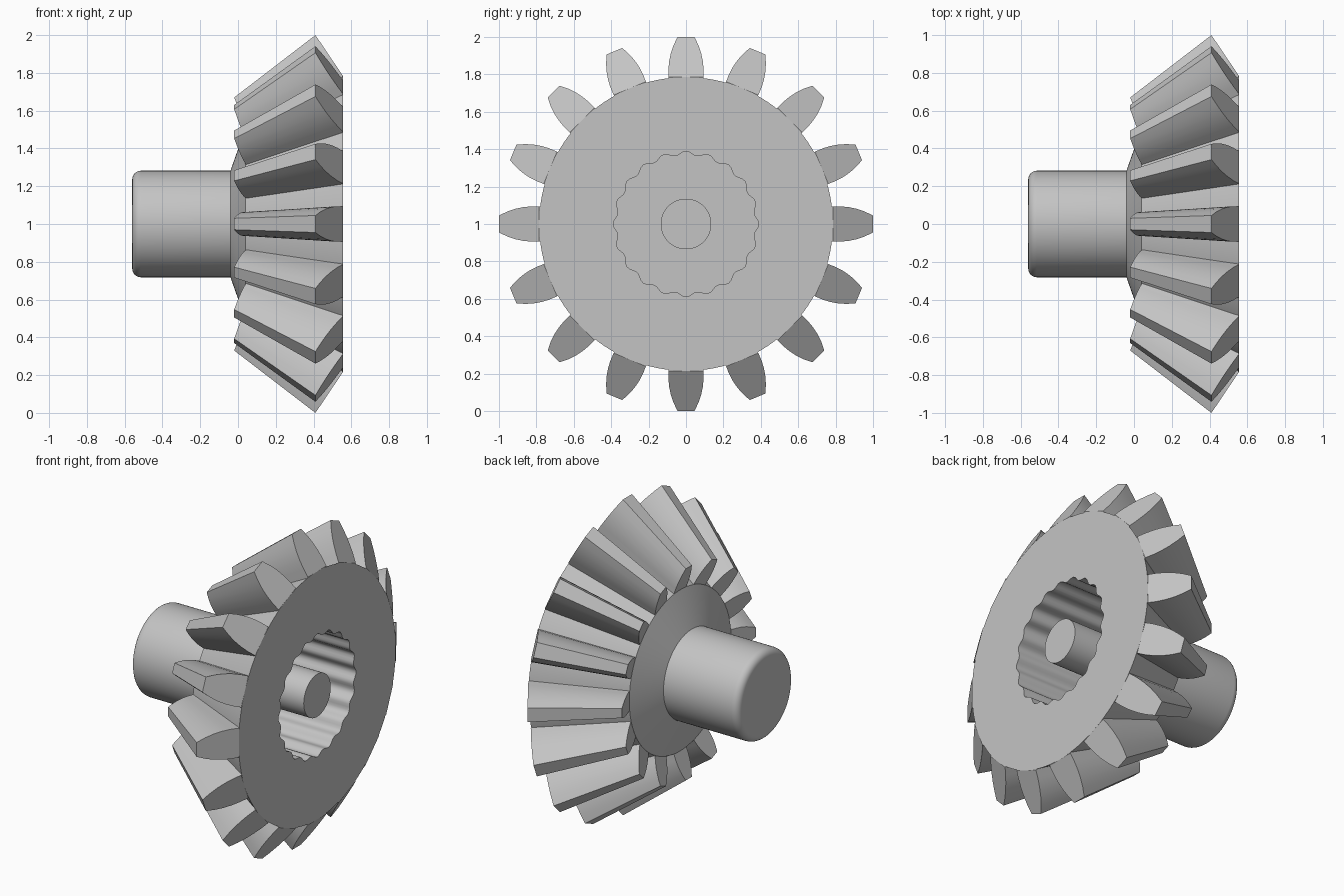
import bpy, bmesh, math
from mathutils import Matrix

cube = bpy.data.objects.get("Cube")
if cube:
    bpy.data.objects.remove(cube, do_unlink=True)

TEETH, FLUTES, SEGMENTS = 16, 20, 160
AXIS_Z = 1.0

steel = bpy.data.materials.new("plain grey steel")
steel.use_nodes = True
grey = (0.55, 0.55, 0.55, 1)
steel.diffuse_color = grey
steel.node_tree.nodes["Principled BSDF"].inputs["Base Color"].default_value = grey


def finish(bm, name, angle):
    """Turn a bmesh built around the x axis into a finished object."""
    bmesh.ops.recalc_face_normals(bm, faces=bm.faces)
    mesh = bpy.data.meshes.new(name)
    bm.to_mesh(mesh)
    bm.free()
    mesh.materials.append(steel)
    obj = bpy.data.objects.new(name, mesh)
    obj.location.z = AXIS_Z
    bpy.context.collection.objects.link(obj)
    bpy.ops.object.select_all(action='DESELECT')
    obj.select_set(True)
    bpy.context.view_layer.objects.active = obj
    bpy.ops.object.shade_smooth_by_angle(angle=math.radians(angle))
    return obj


# Gear body: shaft, back cone, root cone, front face, fluted socket and pin
fillet = 0.045
profile = []
for i in range(7):
    a = math.pi / 2 * i / 6
    profile.append((-0.56 + fillet * (1 - math.sin(a)),
                    0.282 - fillet * (1 - math.cos(a)), 0))
profile.reverse()
profile = sorted(profile, key=lambda p: p[0])
profile += [
    (-0.04, 0.282, 0), (0.04, 0.51, 0), (0.555, 0.785, 0),
    (0.555, 0.378, 0.011), (0.04, 0.378, 0.011),
    (0.04, 0.135, 0), (0.555, 0.135, 0),
]
bm = bmesh.new()
rings = []
for x, radius, wave in profile:
    ring = []
    for s in range(SEGMENTS):
        a = math.tau * s / SEGMENTS
        r = radius + wave * math.cos(FLUTES * a)
        ring.append(bm.verts.new((x, r * math.cos(a), r * math.sin(a))))
    rings.append(ring)
for low, high in zip(rings, rings[1:]):
    for s in range(SEGMENTS):
        n = (s + 1) % SEGMENTS
        bm.faces.new((low[s], low[n], high[n], high[s]))
bm.faces.new(rings[0])
bm.faces.new(rings[-1])
finish(bm, "gear_body", 30)

# Teeth: tapered lofts between a small and a large curved-flank section
FLANK = [(-0.1, 0.094), (0, 0.093), (0.2, 0.094), (0.4, 0.09),
         (0.6, 0.081), (0.8, 0.066), (1, 0.045)]


def section(bm, root, tip, scale):
    right, left = [], []
    for t, half in FLANK:
        x = min(root[0] + (tip[0] - root[0]) * t, 0.555 if t >= 0 else 0.545)
        r = root[1] + (tip[1] - root[1]) * t
        right.append(bm.verts.new((x, half * scale, r)))
        left.append(bm.verts.new((x, -half * scale, r)))
    return right + left[::-1]


bm = bmesh.new()
for k in range(TEETH):
    small = section(bm, (0.04, 0.51), (-0.02, 0.67), 0.67)
    large = section(bm, (0.555, 0.785), (0.41, 1.0), 1)
    count = len(small)
    for i in range(count):
        j = (i + 1) % count
        bm.faces.new((small[i], small[j], large[j], large[i]))
    # End caps as strips across the tooth
    for ring in (small, large):
        for i in range(len(FLANK) - 1):
            bm.faces.new((ring[i], ring[i + 1], ring[-2 - i], ring[-1 - i]))
    bmesh.ops.rotate(bm, verts=small + large, cent=(0, 0, 0),
                     matrix=Matrix.Rotation(math.tau * k / TEETH, 3, 'X'))
finish(bm, "gear_teeth", 25)
